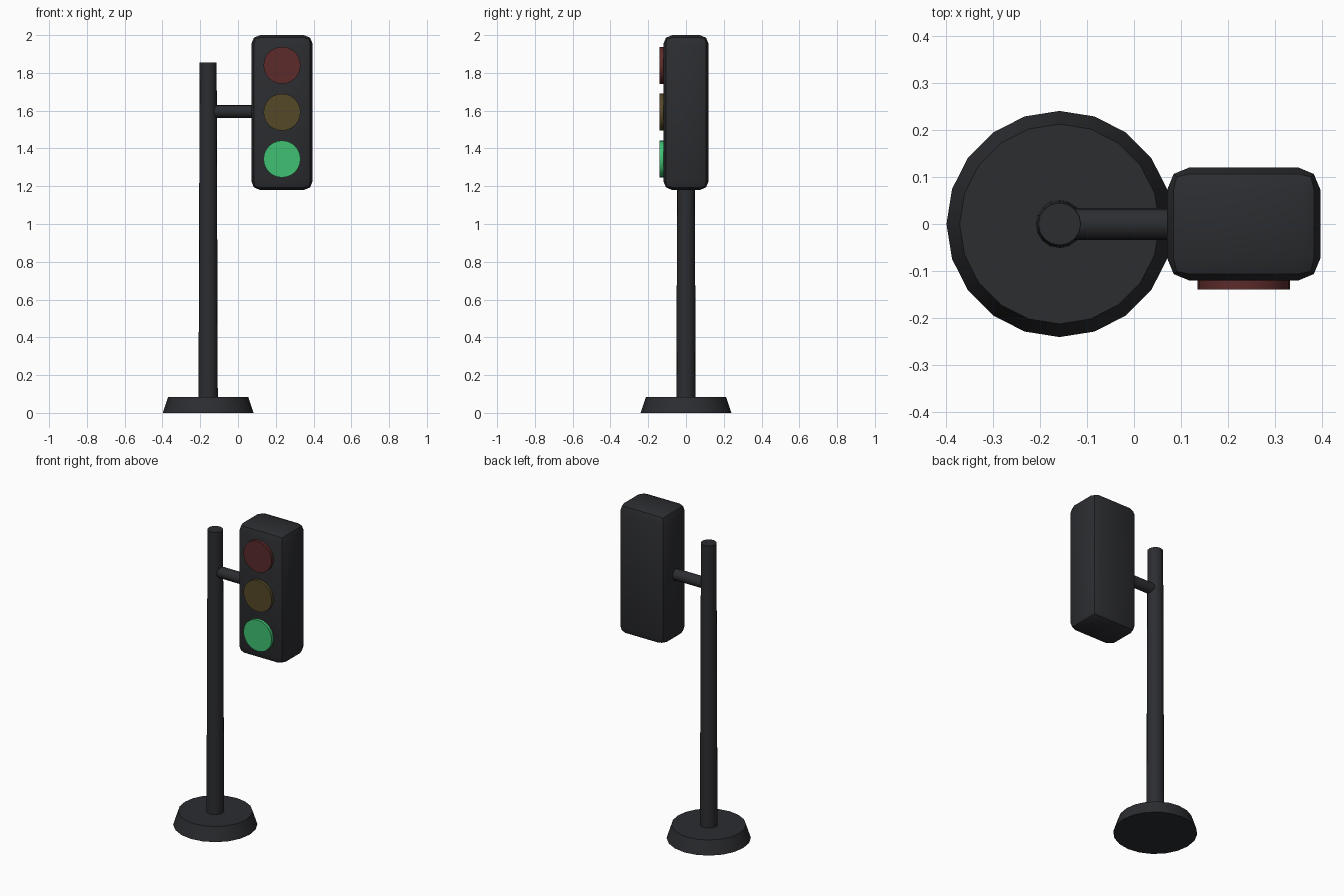
import bpy
from math import pi, radians

if "Cube" in bpy.data.objects:
    bpy.data.objects.remove(bpy.data.objects["Cube"])


def material(name, rgb):
    m = bpy.data.materials.new(name)
    m.diffuse_color = (*rgb, 1)
    m.use_nodes = True
    m.node_tree.nodes["Principled BSDF"].inputs["Base Color"].default_value = m.diffuse_color
    return m


def finish(name, mat):
    ob = bpy.context.object
    ob.name = name
    ob.data.materials.append(mat)
    bpy.ops.object.shade_smooth_by_angle(angle=radians(30))
    return ob


def cone(name, mat, r1, r2, depth, loc, rot=(0, 0, 0), sides=20):
    bpy.ops.mesh.primitive_cone_add(vertices=sides, radius1=r1, radius2=r2,
                                    depth=depth, location=loc, rotation=rot)
    return finish(name, mat)


dark = material("dark_metal", (0.025, 0.026, 0.03))
POLE_X, HEAD_X = -0.158, 0.233

# Tapered foot and pole
cone("base", dark, 0.24, 0.212, 0.085, (POLE_X, 0, 0.0425))
cone("pole", dark, 0.051, 0.045, 1.785, (POLE_X, 0, 0.9625), sides=16)

# Horizontal arm joining pole and housing
cone("arm", dark, 0.034, 0.034, 0.26, (-0.03, 0, 1.595), (0, pi / 2, 0), 16)

# Rounded lamp housing
bpy.ops.mesh.primitive_cube_add(size=1, location=(HEAD_X, 0, 1.59))
box = bpy.context.object
box.scale = (0.325, 0.24, 0.82)
bpy.ops.object.transform_apply(location=False, rotation=False, scale=True)
bevel = box.modifiers.new("rounded_edges", "BEVEL")
bevel.width = 0.047
bevel.segments = 2
bpy.ops.object.modifier_apply(modifier=bevel.name)
finish("lamp_housing", dark)

# Three lenses on the front face, green one lit
lenses = [("red", (0.105, 0.024, 0.023)),
          ("amber", (0.09, 0.065, 0.021)),
          ("green", (0.05, 0.53, 0.17))]
for i, (name, rgb) in enumerate(lenses):
    cone(name + "_lens", material(name + "_glass", rgb), 0.098, 0.098, 0.03,
         (HEAD_X, -0.124, 1.84 - 0.248 * i), (pi / 2, 0, 0), 24)
